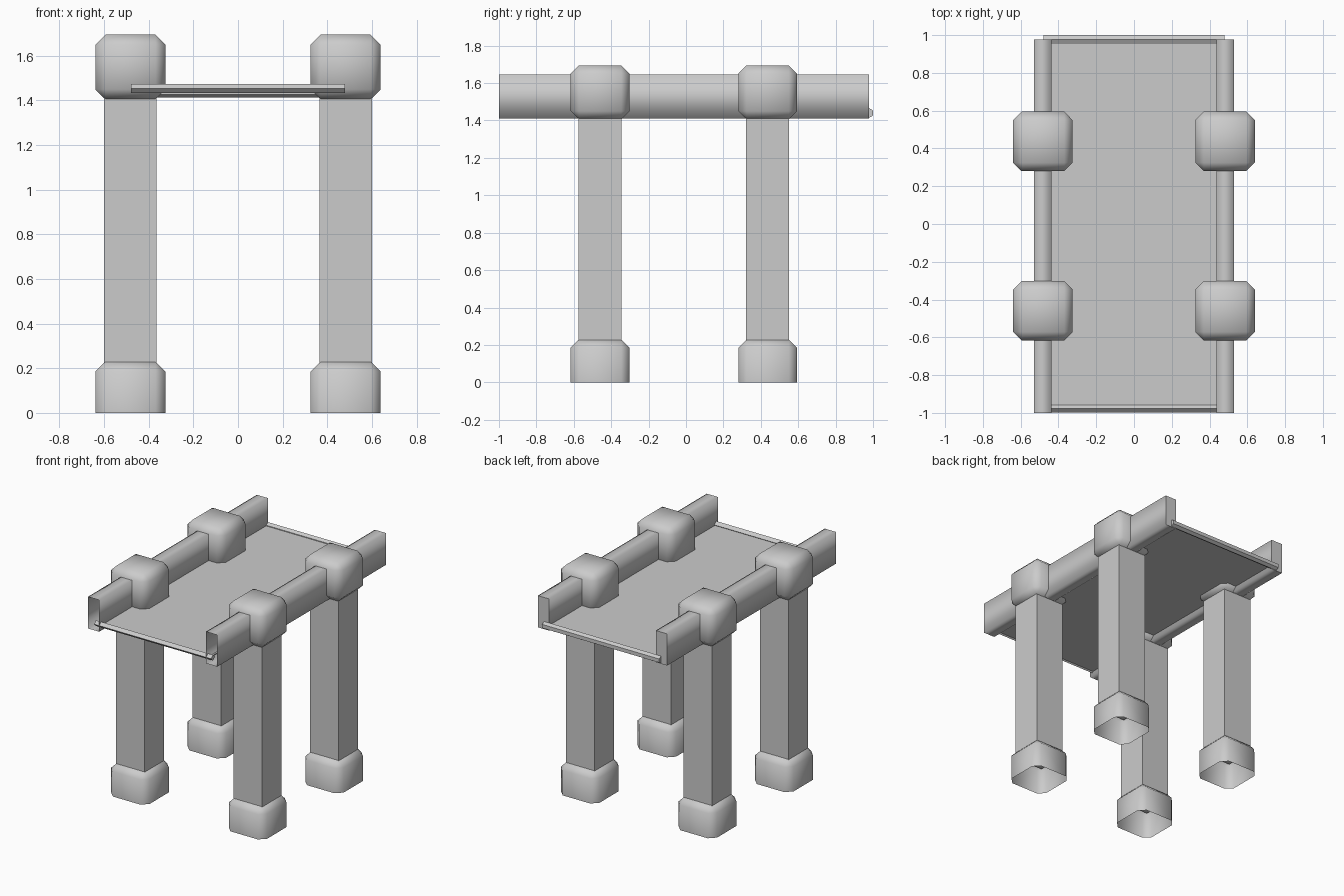
import bpy, bmesh, math
from mathutils import Matrix, Vector

if "Cube" in bpy.data.objects:
    bpy.data.objects.remove(bpy.data.objects["Cube"])

grey = bpy.data.materials.new("stone_grey")
grey.use_nodes = True
GREY = (0.6, 0.6, 0.6, 1)
grey.diffuse_color = GREY
grey.node_tree.nodes["Principled BSDF"].inputs["Base Color"].default_value = GREY


def finish(name, bm, smooth=False):
    """Turn a bmesh into a named grey object."""
    mesh = bpy.data.meshes.new(name)
    for f in bm.faces:
        f.smooth = smooth
    bm.to_mesh(mesh)
    bm.free()
    mesh.materials.append(grey)
    obj = bpy.data.objects.new(name, mesh)
    bpy.context.collection.objects.link(obj)
    return obj


def box(center, size):
    bm = bmesh.new()
    bmesh.ops.create_cube(bm, size=1, matrix=Matrix.LocRotScale(Vector(center), None, Vector(size)))
    return bm


def drop_faces(bm, direction):
    """Open the box on the side facing the direction."""
    bm.normal_update()
    gone = [f for f in bm.faces if f.normal.dot(Vector(direction)) > 0.9]
    bmesh.ops.delete(bm, geom=gone, context='FACES')


def bevel(bm, edges, width):
    bmesh.ops.bevel(bm, geom=edges, offset=width, segments=1, affect='EDGES', profile=0.5)


POST_X, CHAMFER = 0.482, 0.045

for side, sx in (("left", 1), ("right", -1)):
    for end, y in (("front", -0.459), ("back", 0.437)):
        x = sx * POST_X
        # Square leg
        finish(f"{end}_{side}_leg", box((x, y, 0.81), (0.235, 0.23, 1.26)))
        # Chamfered cap block around the rail
        bm = box((x, y, 1.55), (0.315, 0.315, 0.29))
        bevel(bm, bm.edges[:], CHAMFER)
        finish(f"{end}_{side}_cap", bm, True)
        # Foot, chamfered above and hollow underneath
        bm = box((x, y, 0.115), (0.315, 0.315, 0.23))
        bevel(bm, [e for e in bm.edges if max(v.co.z for v in e.verts) > 0.1], CHAMFER)
        drop_faces(bm, (0, 0, -1))
        finish(f"{end}_{side}_foot", bm, True)

    # Side rail, softly shaded, open at the front and closed at the back
    bm = box((sx * 0.484, -0.011, 1.527), (0.092, 1.978, 0.235))
    drop_faces(bm, (0, -1, 0))
    back = [f for f in bm.faces if f.normal.y > 0.9]
    bmesh.ops.split_edges(bm, edges=[e for f in back for e in f.edges])
    finish(f"{side}_rail", bm, True)

# Deck
finish("deck", box((0, 0, 1.445), (0.9, 1.955, 0.006)))

# Slim bars along both deck ends
for name, y, z, radius, sides in (("front_bar", -0.978, 1.454, 0.021, 4),
                                  ("back_bar", 0.977, 1.44, 0.027, 6)):
    bm = bmesh.new()
    bmesh.ops.create_cone(bm, cap_ends=True, segments=sides, radius1=radius, radius2=radius, depth=0.96)
    # A corner of the bar points straight up
    bmesh.ops.rotate(bm, verts=bm.verts, matrix=Matrix.Rotation(math.radians(90), 3, 'Y'))
    top = max(bm.verts, key=lambda v: v.co.z).co
    tilt = math.atan2(top.y, top.z)
    bmesh.ops.rotate(bm, verts=bm.verts, matrix=Matrix.Rotation(tilt, 3, 'X'))
    bmesh.ops.translate(bm, verts=bm.verts, vec=(0, y, z))
    finish(name, bm)
